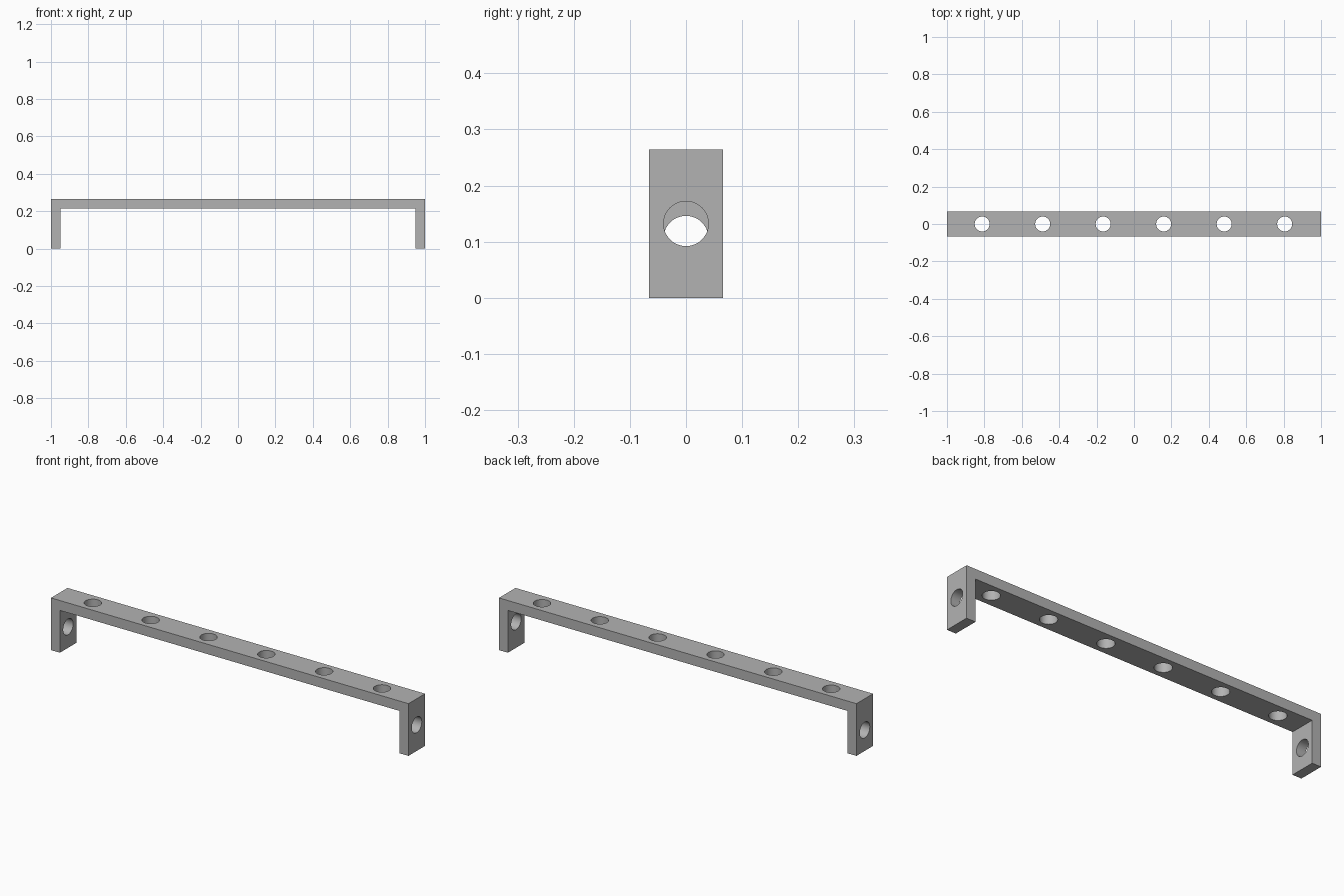
import bpy
import bmesh
import math
from mathutils import Matrix, Vector

cube = bpy.data.objects.get("Cube")
if cube:
    bpy.data.objects.remove(cube, do_unlink=True)

HEIGHT, DEPTH, THICK = 0.264, 0.132, 0.05
HOLE_RADIUS = 0.04

# Single grey metal
metal = bpy.data.materials.new("grey_metal")
metal.use_nodes = True
metal.diffuse_color = (0.45, 0.45, 0.45, 1)
metal.node_tree.nodes["Principled BSDF"].inputs["Base Color"].default_value = metal.diffuse_color


def make_object(name, bm):
    bmesh.ops.recalc_face_normals(bm, faces=bm.faces)
    mesh = bpy.data.meshes.new(name)
    bm.to_mesh(mesh)
    bm.free()
    mesh.materials.append(metal)
    obj = bpy.data.objects.new(name, mesh)
    bpy.context.collection.objects.link(obj)
    return obj


# Bracket: U-shaped profile extruded along y
inner, shelf = 1 - THICK, HEIGHT - THICK
half = [(1, HEIGHT), (1, 0), (inner, 0), (inner, shelf)]
profile = half + [(-x, z) for x, z in reversed(half)]
bm = bmesh.new()
face = bm.faces.new([bm.verts.new((x, -DEPTH / 2, z)) for x, z in profile])
extruded = bmesh.ops.extrude_face_region(bm, geom=[face])
moved = [g for g in extruded["geom"] if isinstance(g, bmesh.types.BMVert)]
bmesh.ops.translate(bm, verts=moved, vec=(0, DEPTH, 0))
bracket = make_object("bracket", bm)

# Drill cutters: six through the bar, one through each leg
bm = bmesh.new()


def drill(center, rotation=Matrix()):
    bmesh.ops.create_cone(bm, cap_ends=True, segments=48, radius1=HOLE_RADIUS,
                          radius2=HOLE_RADIUS, depth=THICK * 1.6,
                          matrix=Matrix.Translation(Vector(center)) @ rotation)


for i in range(6):
    drill((-0.812 + 0.3235 * i, 0, HEIGHT - THICK / 2))
sideways = Matrix.Rotation(math.pi / 2, 4, "Y")
drill((1 - THICK / 2, 0, 0.132), sideways)
drill((-1 + THICK / 2, 0, 0.106), sideways)
cutter = make_object("hole_cutter", bm)
cutter.hide_render = True

# Cut the holes and keep the result as plain mesh
boolean = bracket.modifiers.new("holes", "BOOLEAN")
boolean.operation = "DIFFERENCE"
boolean.solver = "EXACT"
boolean.object = cutter
bpy.ops.object.select_all(action="DESELECT")
bracket.select_set(True)
bpy.context.view_layer.objects.active = bracket
bpy.ops.object.modifier_apply(modifier=boolean.name)
bpy.data.objects.remove(cutter, do_unlink=True)
bpy.ops.object.shade_smooth_by_angle(angle=math.radians(30))
